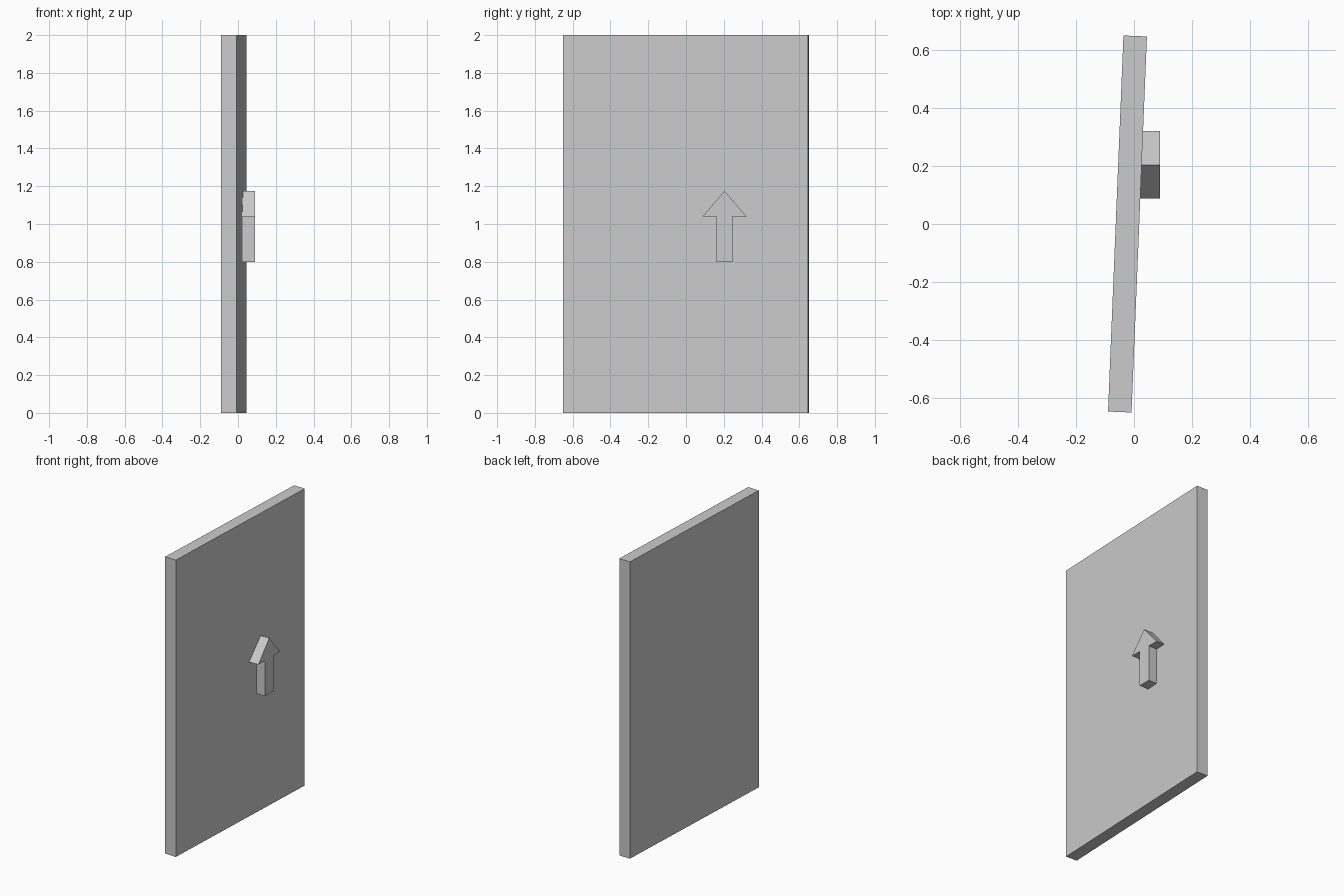
import bpy
import bmesh
import math

if "Cube" in bpy.data.objects:
    bpy.data.objects.remove(bpy.data.objects["Cube"])


def extrude_profile(name, points, offset):
    """Make a solid by extruding a flat outline along an offset."""
    bm = bmesh.new()
    face = bm.faces.new([bm.verts.new(p) for p in points])
    result = bmesh.ops.extrude_face_region(bm, geom=[face], use_keep_orig=True)
    moved = [v for v in result["geom"] if isinstance(v, bmesh.types.BMVert)]
    bmesh.ops.translate(bm, verts=moved, vec=offset)
    bmesh.ops.recalc_face_normals(bm, faces=bm.faces)
    mesh = bpy.data.meshes.new(name)
    bm.to_mesh(mesh)
    bm.free()
    obj = bpy.data.objects.new(name, mesh)
    bpy.context.collection.objects.link(obj)
    return obj


# Upright slab, turned slightly about the vertical axis
half_t, half_w = 0.0405, 0.649
outline = [(-half_t, -half_w, 0), (half_t, -half_w, 0),
           (half_t, half_w, 0), (-half_t, half_w, 0)]
panel = extrude_profile("panel", outline, (0, 0, 2))
panel.location.x = -0.0225
panel.rotation_euler.z = math.radians(-2.35)

# Raised upward arrow, its back sunk into the slab
arrow_y, back_x, front_x = 0.204, 0.01, 0.09
right_half = [(0.043, 0.8), (0.043, 1.04), (0.116, 1.04)]
left_half = [(-y, z) for y, z in reversed(right_half)]
arrow_outline = right_half + [(0, 1.175)] + left_half
extrude_profile("arrow",
                [(back_x, arrow_y + y, z) for y, z in arrow_outline],
                (front_x - back_x, 0, 0))
